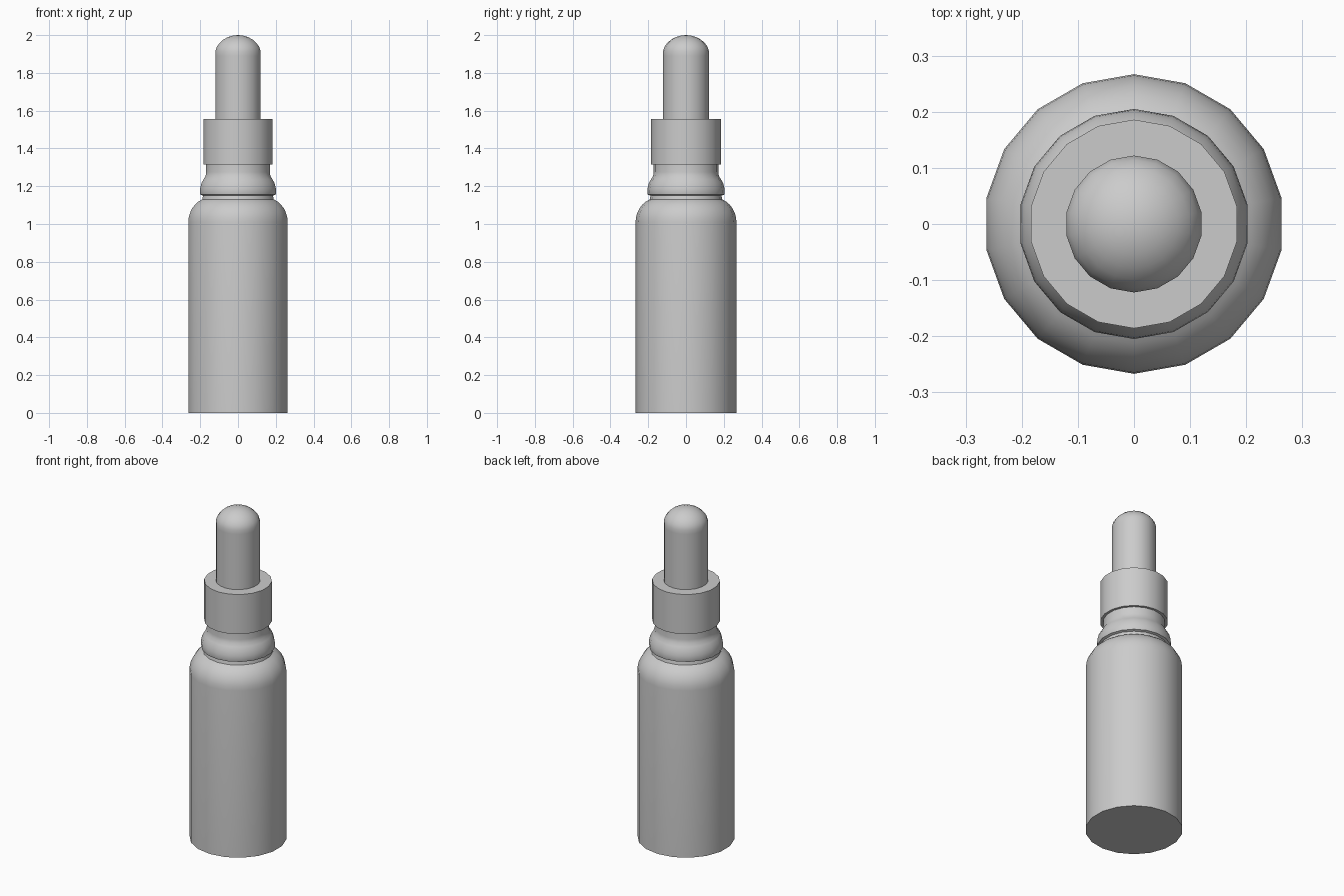
import bpy, bmesh, math

if "Cube" in bpy.data.objects:
    bpy.data.objects.remove(bpy.data.objects["Cube"])

SIDES = 18


def lathe(name, profile):
    """Revolve an (r, z) profile around z; r = 0 makes a pole, open ends are capped."""
    bm = bmesh.new()
    rings = []
    for r, z in profile:
        if r == 0:
            rings.append([bm.verts.new((0, 0, z))] * SIDES)
            continue
        ring = []
        for i in range(SIDES):
            a = math.pi / 2 + i * math.tau / SIDES
            ring.append(bm.verts.new((r * math.cos(a), r * math.sin(a), z)))
        rings.append(ring)
    for lo, hi in zip(rings, rings[1:]):
        for i in range(SIDES):
            j = (i + 1) % SIDES
            quad = [lo[i], lo[j], hi[j], hi[i]]
            bm.faces.new(list(dict.fromkeys(quad)))
    for ring, (r, z) in ((rings[0], profile[0]), (rings[-1], profile[-1])):
        if r > 0:
            bm.faces.new(ring)
    bmesh.ops.recalc_face_normals(bm, faces=bm.faces[:])
    mesh = bpy.data.meshes.new(name)
    bm.to_mesh(mesh)
    bm.free()
    obj = bpy.data.objects.new(name, mesh)
    bpy.context.collection.objects.link(obj)
    bpy.ops.object.select_all(action='DESELECT')
    obj.select_set(True)
    bpy.context.view_layer.objects.active = obj
    bpy.ops.object.shade_smooth_by_angle(angle=math.radians(40))
    return obj


def arc(r0, z0, rr, rz, steps, start=0, end=90):
    """Elliptical arc in the (r, z) plane around (r0, z0)."""
    pts = []
    for i in range(steps + 1):
        t = math.radians(start + (end - start) * i / steps)
        pts.append((r0 + rr * math.cos(t), z0 + rz * math.sin(t)))
    return pts


# Bottle: straight body, rounded shoulder, groove, bead and neck
bottle = [(0.267, 0.0)]
bottle += arc(0.147, 1.01, 0.12, 0.13, 6, 0, 68)
bottle += [(0.188, 1.15), (0.202, 1.155), (0.205, 1.17), (0.203, 1.19),
           (0.197, 1.215), (0.185, 1.237), (0.174, 1.255), (0.171, 1.275), (0.171, 1.33)]
lathe("bottle", bottle)

# Screw collar
lathe("collar", [(0.186, 1.315), (0.186, 1.555)])

# Rubber dropper bulb with domed top
dome = arc(0.0, 1.89, 0.122, 0.11, 7)[:-1]
dome = [(r if z < 1.9 else min(0.122, r * 1.04), z) for r, z in dome]
lathe("dropper_bulb", [(0.122, 1.55)] + dome + [(0, 2.0)])
